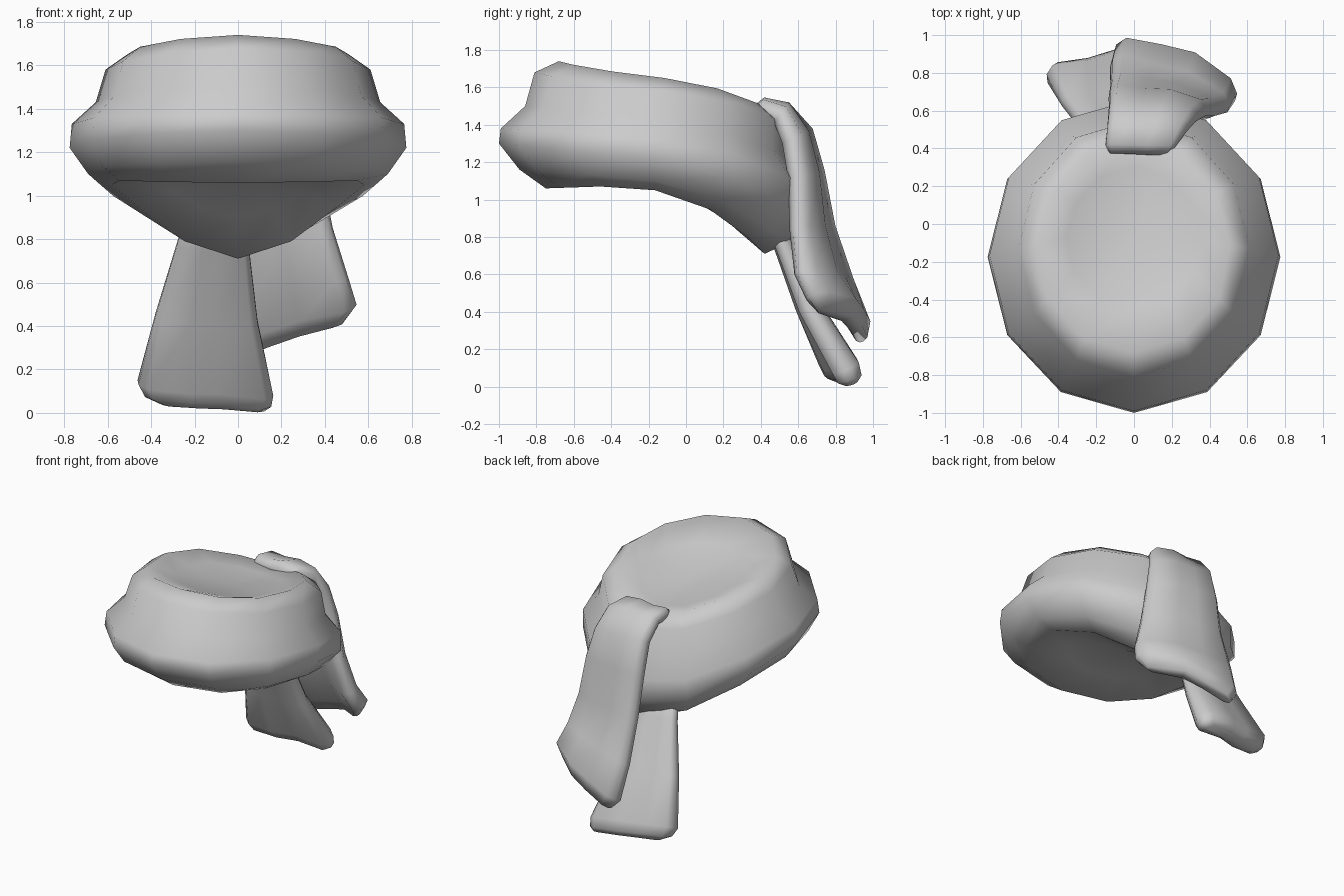
import bpy, bmesh
from math import sin, cos, tau
from mathutils import Vector

if "Cube" in bpy.data.objects:
    bpy.data.objects.remove(bpy.data.objects["Cube"])

cloth = bpy.data.materials.new("grey_cloth")
cloth.use_nodes = True
GREY = (0.6, 0.6, 0.6, 1)
cloth.diffuse_color = GREY
cloth.node_tree.nodes["Principled BSDF"].inputs["Base Color"].default_value = GREY


def loft(name, rings, start=None, end=None):
    """Skin closed rings of points; cap each end flat or to a centre point."""
    bm = bmesh.new()
    rows = [[bm.verts.new(p) for p in ring] for ring in rings]
    n = len(rows[0])
    for a, b in zip(rows, rows[1:]):
        for i in range(n):
            j = (i + 1) % n
            bm.faces.new((a[i], a[j], b[j], b[i]))
    for row, centre in ((rows[0], start), (rows[-1], end)):
        if centre is None:
            bm.faces.new(row)
        else:
            c = bm.verts.new(centre)
            for i in range(n):
                bm.faces.new((row[i], row[(i + 1) % n], c))
    bmesh.ops.recalc_face_normals(bm, faces=bm.faces)
    mesh = bpy.data.meshes.new(name)
    bm.to_mesh(mesh)
    bm.free()
    mesh.materials.append(cloth)
    mesh.shade_smooth()
    obj = bpy.data.objects.new(name, mesh)
    bpy.context.collection.objects.link(obj)
    return obj


def wrap_ring(rx, y_front, y_back, z_front, z_side, z_back, taper, sides=12):
    """Oval ring, bent in height from front to back, narrowed behind by taper."""
    pts = []
    for i in range(sides):
        a = tau * i / sides
        s = -cos(a)
        y = (y_front + y_back) / 2 + s * (y_back - y_front) / 2
        tilt = (.6 * s + .4 * s ** 3) * (z_back - z_front) / 2
        sag = s * s * ((z_front + z_back) / 2 - z_side)
        pts.append((rx * (1 - taper * s) * sin(a), y, z_side + tilt + sag))
    return pts


# Neck wrap: underside, bulging roll, waist, upper roll, dished top
levels = [
    (.36, -.48, .20, 1.09, 1.07, .90, .1),
    (.58, -.75, .42, 1.06, 1.05, .71, .18),
    (.69, -.89, .55, 1.16, 1.10, .77, .08),
    (.775, -1.0, .65, 1.30, 1.22, .90, 0),
    (.765, -.99, .66, 1.38, 1.33, 1.06, 0),
    (.655, -.86, .56, 1.50, 1.43, 1.22, 0),
    (.61, -.81, .55, 1.68, 1.58, 1.40, 0),
    (.51, -.68, .45, 1.74, 1.65, 1.48, .04),
    (.36, -.44, .30, 1.63, 1.585, 1.475, .04),
]
loft("neck_wrap", [wrap_ring(*lv) for lv in levels],
     start=(0, -.1, 1.08), end=(0, -.05, 1.53))

# Fabric cross-section: position across the strip, share of thickness
SECTION = [(0, .15), (.06, .42), (.33, .36), (.6, .52), (.92, .45), (1, .15),
           (1, -.15), (.93, -.45), (.6, -.38), (.35, -.52), (.06, -.42), (0, -.15)]


def strip(name, stations):
    """Cloth strip lofted between edge points, with thickness and a bow outwards."""
    rings = []
    for k, (left, right, thick, bow) in enumerate(stations):
        left, right = Vector(left), Vector(right)
        before = stations[max(k - 1, 0)]
        after = stations[min(k + 1, len(stations) - 1)]
        along = sum((Vector(p) for p in after[:2]), Vector()) \
            - sum((Vector(p) for p in before[:2]), Vector())
        normal = (right - left).cross(along).normalized()
        rings.append([left.lerp(right, u) + normal * (w * thick + 4 * bow * u * (1 - u))
                      for u, w in SECTION])
    return loft(name, rings)


# Outer tail folds over the top of the wrap and twists as it falls
strip("outer_tail", [
    ((-.14, .38, 1.48), (.20, .37, 1.47), .06, 0),
    ((-.15, .42, 1.49), (.22, .41, 1.48), .12, 0),
    ((-.14, .52, 1.48), (.28, .50, 1.45), .12, .01),
    ((-.13, .63, 1.36), (.33, .56, 1.32), .13, .01),
    ((-.13, .69, 1.15), (.38, .59, 1.12), .13, .02),
    ((-.12, .75, .85), (.43, .59, .85), .13, .03),
    ((-.12, .85, .55), (.50, .61, .62), .14, .04),
    ((-.10, .93, .31), (.54, .67, .49), .15, .075),
    ((-.04, .94, .24), (.48, .71, .41), .08, .065),
])

# Inner tail hangs from beneath the wrap
strip("inner_tail", [
    ((-.20, .36, 1.05), (.05, .36, 1.05), .08, 0),
    ((-.28, .51, .78), (.05, .52, .76), .10, 0),
    ((-.38, .64, .45), (.09, .66, .42), .13, 0),
    ((-.46, .77, .14), (.16, .86, .09), .17, .01),
    ((-.43, .79, .08), (.15, .88, .035), .15, .01),
    ((-.35, .81, .04), (.12, .89, .01), .07, .01),
])
